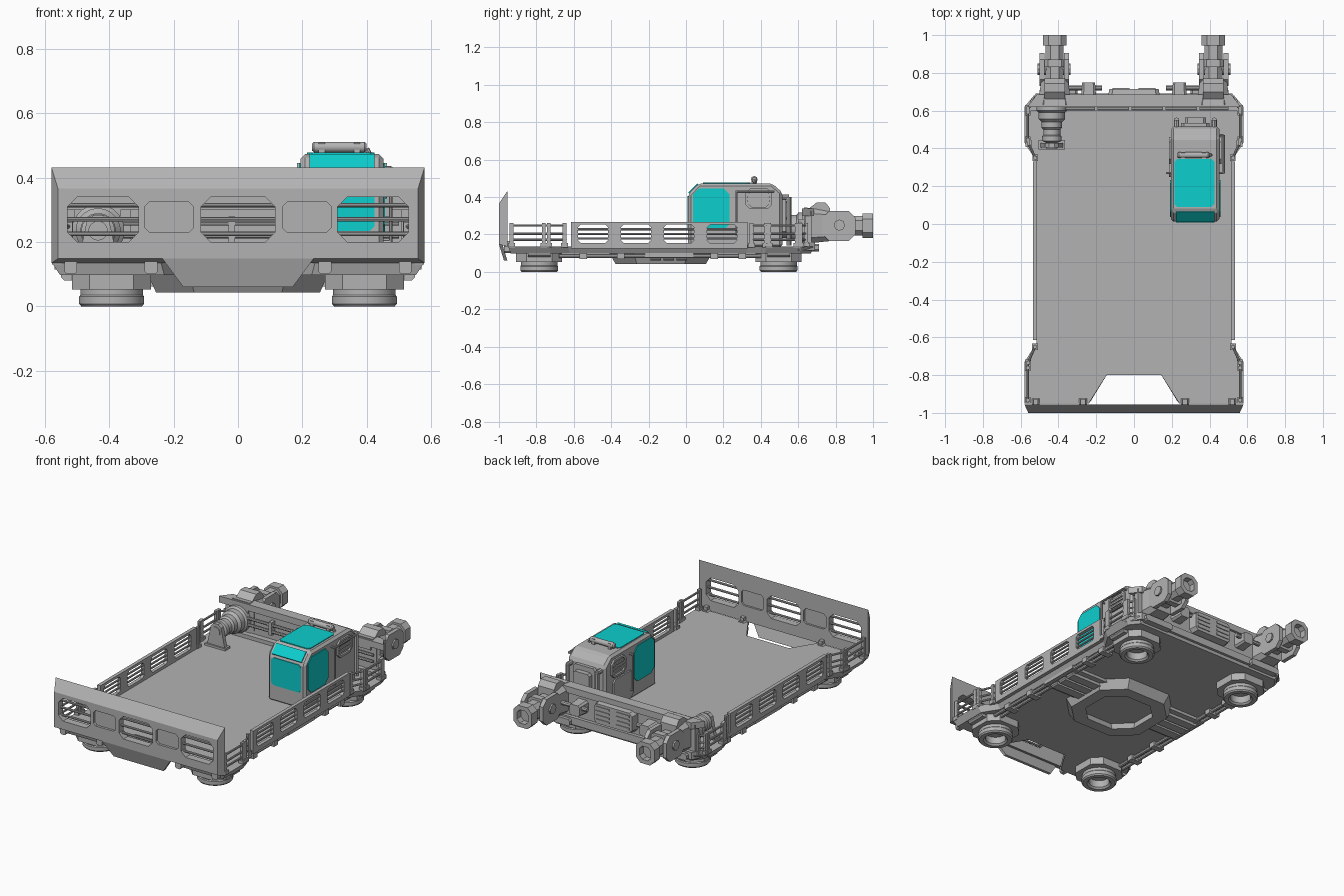
import bpy, bmesh, math
from mathutils import Vector

if "Cube" in bpy.data.objects:
    bpy.data.objects.remove(bpy.data.objects["Cube"])


def material(name, rgb):
    m = bpy.data.materials.new(name)
    m.use_nodes = True
    m.diffuse_color = (*rgb, 1)
    m.node_tree.nodes["Principled BSDF"].inputs["Base Color"].default_value = (*rgb, 1)
    return m


GREY = material("hull grey", (0.45, 0.45, 0.45))
CYAN = material("cyan glass", (0.004, 0.62, 0.62))
AXES = {"x": lambda u, v, w: Vector((w, u, v)),
        "y": lambda u, v, w: Vector((u, w, v)),
        "z": lambda u, v, w: Vector((u, v, w))}


def finish(name, bm, mat=GREY, mirror=False, bevel=0, smooth=False):
    bmesh.ops.recalc_face_normals(bm, faces=bm.faces)
    me = bpy.data.meshes.new(name)
    bm.to_mesh(me)
    bm.free()
    me.materials.append(mat)
    ob = bpy.data.objects.new(name, me)
    bpy.context.collection.objects.link(ob)
    if smooth:
        bpy.context.view_layer.objects.active = ob
        ob.select_set(True)
        bpy.ops.object.shade_smooth_by_angle(angle=math.radians(35))
        ob.select_set(False)
    if bevel:
        b = ob.modifiers.new("bevel", "BEVEL")
        b.width, b.segments = bevel, 1
    if mirror:
        ob.modifiers.new("mirror", "MIRROR").use_mirror_merge = False
    return ob


def rect(u0, u1, v0, v1, c=0):
    """Rectangle outline, with cut corners when c is given."""
    if not c:
        return [(u0, v0), (u1, v0), (u1, v1), (u0, v1)]
    return [(u0 + c, v0), (u1 - c, v0), (u1, v0 + c), (u1, v1 - c),
            (u1 - c, v1), (u0 + c, v1), (u0, v1 - c), (u0, v0 + c)]


def slab(name, loops, axis, a, b, taper=None, **kw):
    """Extrude an outline with optional holes; taper scales the far end."""
    if not isinstance(loops[0], list):
        loops = [loops]
    bm = bmesh.new()
    put = AXES[axis]
    for loop in loops:
        vs = [bm.verts.new(put(u, v, a)) for u, v in loop]
        for i, vert in enumerate(vs):
            bm.edges.new((vs[i - 1], vert))
    if len(loops) == 1:
        bm.faces.new(vs)
    else:
        bmesh.ops.triangle_fill(bm, edges=bm.edges[:], use_beauty=True)
    far = bmesh.ops.extrude_face_region(bm, geom=bm.faces[:], use_keep_orig=True)["geom"]
    far = [g for g in far if isinstance(g, bmesh.types.BMVert)]
    us, vs = zip(*loops[0])
    mid = put((min(us) + max(us)) / 2, (min(vs) + max(vs)) / 2, a)
    scale = put(*(taper or (1, 1)), 1)
    for vert in far:
        vert.co = mid + (vert.co - mid) * scale + put(0, 0, b - a)
    return finish(name, bm, **kw)


def box(name, x0, x1, y0, y1, z0, z1, c=0, **kw):
    return slab(name, rect(x0, x1, z0, z1, c), "y", y0, y1, **kw)


def lathe(name, profile, centre, axis="z", segs=24, closed=False, **kw):
    """Revolve (radius, height) points round an axis through centre."""
    bm = bmesh.new()
    rings = [[bm.verts.new(Vector(centre) + AXES[axis](r * math.cos(t), r * math.sin(t), h))
              for t in (math.tau * (i + .5) / segs for i in range(segs))] for r, h in profile]
    pairs = list(zip(rings, rings[1:])) + ([(rings[-1], rings[0])] if closed else [])
    for p, q in pairs:
        for i in range(segs):
            bm.faces.new((p[i - 1], p[i], q[i], q[i - 1]))
    if not closed:
        bm.faces.new(rings[0])
        bm.faces.new(rings[-1])
    return finish(name, bm, smooth=True, **kw)


def rods(name, paths, r, **kw):
    """Straight round bars along each path."""
    bm = bmesh.new()
    for path in paths:
        for p, q in zip(path, path[1:]):
            p, q = Vector(p), Vector(q)
            turn = (q - p).to_track_quat("Z", "Y").to_matrix().to_4x4()
            turn.translation = (p + q) / 2
            bmesh.ops.create_cone(bm, cap_ends=True, segments=8, radius1=r, radius2=r,
                                  depth=(q - p).length, matrix=turn)
    return finish(name, bm, **kw)


# Deck with flared corners and a front notch
half = [(.145, -.8), (.24, -.95), (.58, -.95), (.58, -.73), (.515, -.63),
        (.515, .33), (.58, .43), (.58, .62), (.53, .68)]
slab("deck", half + [(-x, y) for x, y in reversed(half)], "z", .137, .098, taper=(.955, .985))

# Front gate: cut-out slab whose front face is smaller than its back
opens = [(-.53, -.31), (-.115, .115), (.31, .53)]
blind = [(-.29, -.138), (.138, .29)]
gate = slab("front_gate", [rect(-.58, .58, .135, .432)]
            + [rect(a, b, .2, .34, .03) for a, b in opens]
            + [rect(a, b, .23, .325, .015) for a, b in blind], "y", -.955, -1)
for v in gate.data.vertices:
    if v.co.y < -.99 and abs(v.co.x) > .57:
        v.co.x *= .965
        v.co.z = .366 if v.co.z > .3 else .148
for a, b in blind:
    box("gate_recess_plate", a - .005, b + .005, -.985, -.967, .225, .33)
rods("gate_bars", [[(a, -.975, z), (b, -.975, z)] for a, b in opens for z in (.225, .27, .315)], .007)
flap = slab("gate_flap", [(-.235, .148), (-.17, .06), (.17, .06), (.235, .148)], "y", -.982, -1)
for v in flap.data.vertices:
    if v.co.z < .1:
        v.co.y += .027
for x in (.27, .52):
    box("gate_hinge", x - .02, x + .02, -.972, -.925, .1, .145, .008, mirror=True)
    box("gate_hinge_pin", x - .012, x + .012, -.955, -.93, .137, .165, mirror=True)

# Side walls with barred openings
wins = [(-.497 + .23 * i - .08, -.497 + .23 * i + .08) for i in range(4)]
slab("side_wall", [rect(-.615, .33, .125, .268)] + [rect(a, b, .155, .252, .014) for a, b in wins],
     "x", .513, .535, mirror=True)
rods("side_wall_bars", [[(.524, a, z), (.524, b, z)] for a, b in wins
                        for z in (.178, .203, .228)], .006, mirror=True)

# Corner railings
for path in ([(.563, -.945), (.563, -.74), (.52, -.64)],
             [(.52, .345), (.563, .435), (.563, .61), (.53, .645)]):
    rods("corner_rails", [[(x, y, z) for x, y in path] for z in (.172, .205, .248)], .0065, mirror=True)
    for (x, y), (x2, y2) in zip(path, path[1:]):
        for t in (.06, .9):
            px, py = x + (x2 - x) * t, y + (y2 - y) * t
            box("rail_post", px - .009, px + .009, py - .01, py + .01, .13, .262, mirror=True)
            box("rail_foot", px - .015, px + .015, py - .018, py + .018, .13, .155, mirror=True)

# Lift pads under the corners
for y in (-.785, .495):
    slab("pad_housing", rect(.27, .516, y - .123, y + .123, .055), "z", .1, .053, mirror=True)
    lathe("lift_pad", [(.098, .056), (.098, .035), (.102, .03), (.102, .008), (.095, 0), (.07, 0),
                       (.06, .01), (.06, .056)], (.393, y, 0), closed=True, mirror=True)
    box("pad_bracket", .43, .55, y - .06, y + .06, .08, .11, .01, mirror=True)

# Underside hatch ring, side ribs and service pipes
slab("hatch_ring", [rect(-.28, .28, -.41, .14, .13), rect(-.2, .2, -.33, .06, .1)],
     "z", .1, .043, taper=(.91, .88))
slab("hatch_plate", rect(-.22, .22, -.35, .08, .1), "z", .1, .088)
for y in (-.19, -.12, -.05):
    box("hatch_rib", .25, .47, y, y + .055, .062, .1, .008, mirror=True)
box("hatch_rib_base", .24, .5, -.22, .04, .08, .1, mirror=True)
rods("underside_pipes", [[(x, -.68, .085), (x, .4, .085)] for x in (.45, .485)], .011, mirror=True)
for y in (-.55, -.35, .15, .3):
    box("pipe_clamp", .43, .505, y - .02, y + .02, .068, .1, mirror=True)

# Rear bulkhead
box("rear_bulkhead", -.53, .53, .635, .67, .115, .325)
slab("bulkhead_cap", [(-.565, .62), (.565, .62), (.515, .685), (-.515, .685)], "z", .3, .34)
slab("bulkhead_sill", [(-.57, .6), (.57, .6), (.52, .69), (-.52, .69)], "z", .115, .16)
rods("bulkhead_pipes", [[(-.38, .61, z), (.5, .61, z)] for z in (.22, .26)], .009)
for x in (-.2, -.02, .16, .34):
    box("pipe_bracket", x - .01, x + .01, .6, .64, .2, .28)
slab("rear_vent", rect(-.14, .14, .175, .31, .02), "y", .665, .715, taper=(.93, .9))
for i in range(4):
    for x in (-.07, .07):
        box("rear_vent_slot", x - .045, x + .045, .712, .72, .2 + i * .026, .211 + i * .026)
slab("junction_box", rect(.2, .28, .2, .28, .012), "y", .66, .75, taper=(.85, .85), mirror=True)
rods("junction_pipe", [[(.17, .72, .25), (.36, .72, .25)]], .013, mirror=True)
box("rear_step", .3, .5, .66, .71, .11, .15, .01, mirror=True)

# Rear coupling arms
slab("arm_base", rect(.332, .508, .15, .345, .03), "y", .63, .77, taper=(.8, .85), mirror=True)
slab("arm_hood", [(.62, .31), (.7, .372), (.745, .372), (.77, .34), (.77, .28), (.62, .28)],
     "x", .365, .475, mirror=True)
for x in (.345, .475):
    slab("arm_clevis", rect(.73, .905, .165, .325, .035), "x", x, x + .025, mirror=True)
box("arm_neck", .372, .468, .75, .96, .195, .3, .025, mirror=True)
box("arm_collar", .355, .485, .83, .87, .18, .315, .03, mirror=True)
rods("arm_pin", [[(.335, .82, .25), (.51, .82, .25)]], .03, mirror=True)
slab("arm_socket", [rect(.357, .483, .18, .312, .03), rect(.382, .458, .205, .287, .02)],
     "y", .945, 1, mirror=True)

# Winch on the deck
lathe("winch_drum", [(.082, .63), (.082, .6), (.07, .59), (.07, .555), (.055, .54), (.055, .51),
                     (.045, .5), (.045, .47), (.052, .465), (.052, .44), (.03, .43), (.03, .4)],
      (-.435, 0, .235), "y")
slab("winch_stand", [(-.5, .13), (-.37, .13), (-.38, .17), (-.4, .265), (-.42, .283),
                     (-.45, .283), (-.47, .265), (-.49, .17)], "y", .405, .43)
box("winch_foot", -.505, -.365, .395, .445, .13, .15)

# Cab shell
slab("cab", [(.012, .13), (.012, .415), (.068, .473), (.46, .473), (.515, .425), (.515, .13)],
     "x", .195, .452, bevel=.014)
slab("cab_front_glass", rect(.222, .425, .235, .405, .015), "y", .016, .008, mat=CYAN)
slab("cab_brow_glass", [(.013, .425), (.06, .473), (.066, .467), (.018, .419)],
     "x", .222, .425, mat=CYAN)
slab("cab_roof_glass", rect(.215, .425, .09, .345, .015), "z", .47, .478, mat=CYAN)
for x in (.19, .449):
    slab("cab_side_glass", rect(.037, .232, .225, .445, .03), "x", x, x + .008, mat=CYAN)
    slab("cab_side_vent", [rect(.318, .46, .335, .445, .025), rect(.332, .446, .348, .432, .018)],
         "x", x - .006, x + .014)
    for z in (.362, .384, .406):
        slab("cab_vent_slat", rect(.325, .452, z, z + .011), "x", x - .002, x + .01)
slab("cab_door", rect(.25, .44, .15, .32, .02), "x", .198, .186)
rods("cab_handrail", [[(.2, .27, .42), (.175, .27, .42), (.175, .27, .2), (.2, .27, .2)],
                      [(.45, .27, .2), (.475, .27, .2), (.475, .27, .43), (.45, .27, .43)],
                      [(.475, .27, .43), (.475, .47, .43), (.45, .47, .43)]], .006)

# Cab roof lamp and rear fittings
lathe("roof_lamp", [(.011, -.085), (.017, -.078), (.017, .078), (.011, .085)],
      (.315, .365, .495), "x", segs=12)
for x in (.26, .37):
    box("lamp_bracket", x - .01, x + .01, .35, .38, .465, .508)
rods("lamp_cable", [[(.4, .365, .49), (.408, .365, .475)]], .008)
box("cab_rear_panel", .25, .4, .51, .535, .2, .41, .015)
box("cab_rear_box", .27, .38, .53, .565, .28, .38, .012)
rods("cab_exhausts", [[(x, .55, .14), (x, .55, .4), (x, .51, .4)] for x in (.225, .425)], .014)
